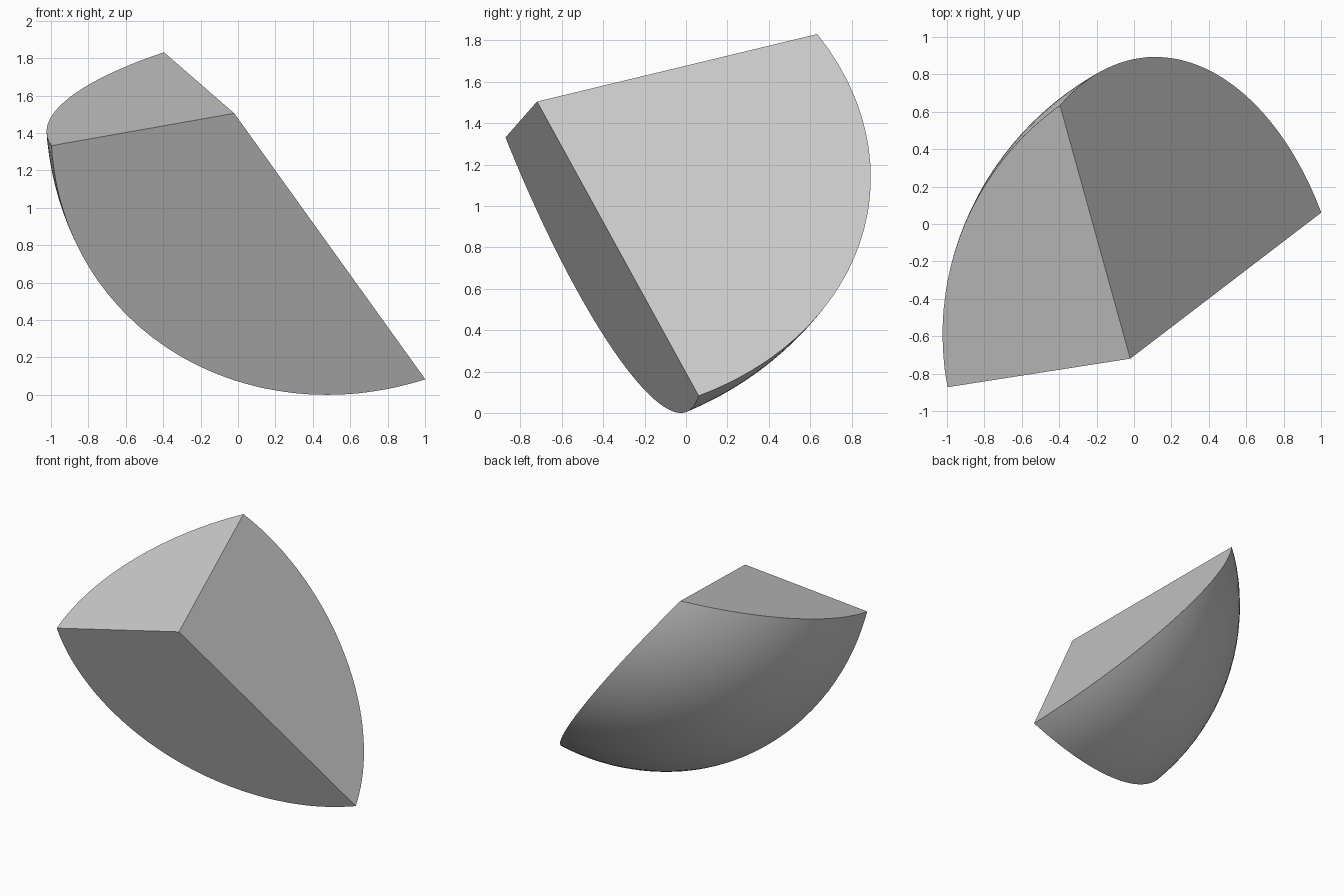
import bpy, bmesh, math
from mathutils import Vector

if "Cube" in bpy.data.objects:
    bpy.data.objects.remove(bpy.data.objects["Cube"])

# Inner corner where the three flat cuts meet, and the three outer tips
apex = Vector((-0.02, -0.72, 1.50))
tips = [Vector((-0.98, -0.87, 1.33)),
        Vector((-0.40, 0.65, 1.83)),
        Vector((1.00, 0.06, 0.08))]

# Full ball that supplies the curved outer skin
bm = bmesh.new()
bmesh.ops.create_uvsphere(bm, u_segments=128, v_segments=64, radius=1.638)
bmesh.ops.translate(bm, verts=bm.verts[:], vec=(0.61, -0.62, 1.515))

# Slice with each flat plane, keep the side holding the remaining tip, and cap
for i in range(3):
    a, b, inside = tips[i], tips[(i + 1) % 3], tips[(i + 2) % 3]
    normal = (a - apex).cross(b - apex).normalized()
    if normal.dot(inside - apex) > 0:
        normal.negate()
    bmesh.ops.bisect_plane(bm, geom=bm.verts[:] + bm.edges[:] + bm.faces[:],
                           dist=1e-5, plane_co=apex, plane_no=normal,
                           clear_outer=True)
    rim = [e for e in bm.edges if e.is_boundary]
    bmesh.ops.holes_fill(bm, edges=rim, sides=0)

bmesh.ops.recalc_face_normals(bm, faces=bm.faces[:])

# Rest the piece on the ground
low = min(v.co.z for v in bm.verts)
bmesh.ops.translate(bm, verts=bm.verts[:], vec=(0, 0, -low))

mesh = bpy.data.meshes.new("ball_wedge")
bm.to_mesh(mesh)
bm.free()
wedge = bpy.data.objects.new("ball_wedge", mesh)
bpy.context.collection.objects.link(wedge)

# Smooth skin, crisp cut edges
bpy.context.view_layer.objects.active = wedge
wedge.select_set(True)
bpy.ops.object.shade_smooth_by_angle(angle=math.radians(20))
